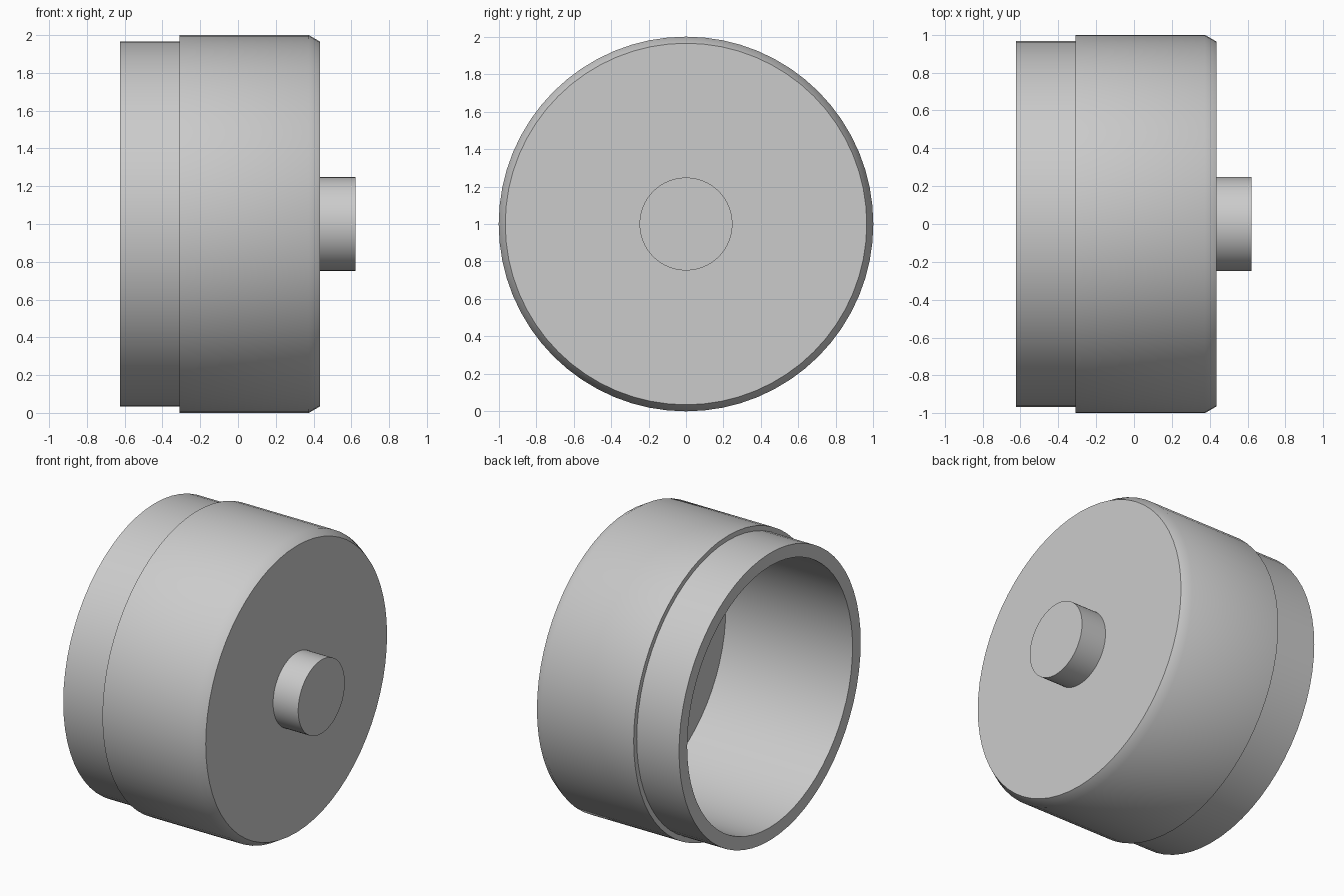
import bpy
import bmesh
import math
from mathutils import Matrix, Vector

SEGMENTS = 64
CENTRE_Z = 1.0

default = bpy.data.objects.get("Cube")
if default:
    bpy.data.objects.remove(default, do_unlink=True)

grey = bpy.data.materials.new("light_grey")
grey.use_nodes = True
colour = (0.6, 0.6, 0.6, 1)
grey.diffuse_color = colour
grey.node_tree.nodes["Principled BSDF"].inputs["Base Color"].default_value = colour


def lathe(name, profile):
    """Spin a closed (x, radius) profile round the horizontal x axis."""
    bm = bmesh.new()
    verts = [bm.verts.new((x, 0, r)) for x, r in profile]
    edges = [bm.edges.new(pair) for pair in zip(verts, verts[1:])]
    bmesh.ops.spin(bm, geom=verts + edges, cent=(0, 0, 0), axis=(1, 0, 0),
                   angle=math.tau, steps=SEGMENTS)
    bmesh.ops.remove_doubles(bm, verts=bm.verts, dist=0.0005)
    bmesh.ops.recalc_face_normals(bm, faces=bm.faces)
    bmesh.ops.translate(bm, verts=bm.verts, vec=(0, 0, CENTRE_Z))
    mesh = bpy.data.meshes.new(name)
    bm.to_mesh(mesh)
    bm.free()
    mesh.materials.append(grey)
    obj = bpy.data.objects.new(name, mesh)
    bpy.context.collection.objects.link(obj)
    bpy.ops.object.select_all(action="DESELECT")
    obj.select_set(True)
    bpy.context.view_layer.objects.active = obj
    bpy.ops.object.shade_smooth_by_angle(angle=math.radians(40))
    return obj


# Hollow cup: closed chamfered end, stepped collar and open rim
lathe("cup_body", [
    (0.435, 0), (0.435, 0.965), (0.375, 1.0), (-0.31, 1.0),
    (-0.31, 0.967), (-0.625, 0.967), (-0.625, 0.88),
    (0.32, 0.88), (0.32, 0),
])

# Short round stub on the closed end
lathe("end_stub", [(0.42, 0), (0.42, 0.248), (0.622, 0.248), (0.622, 0)])
